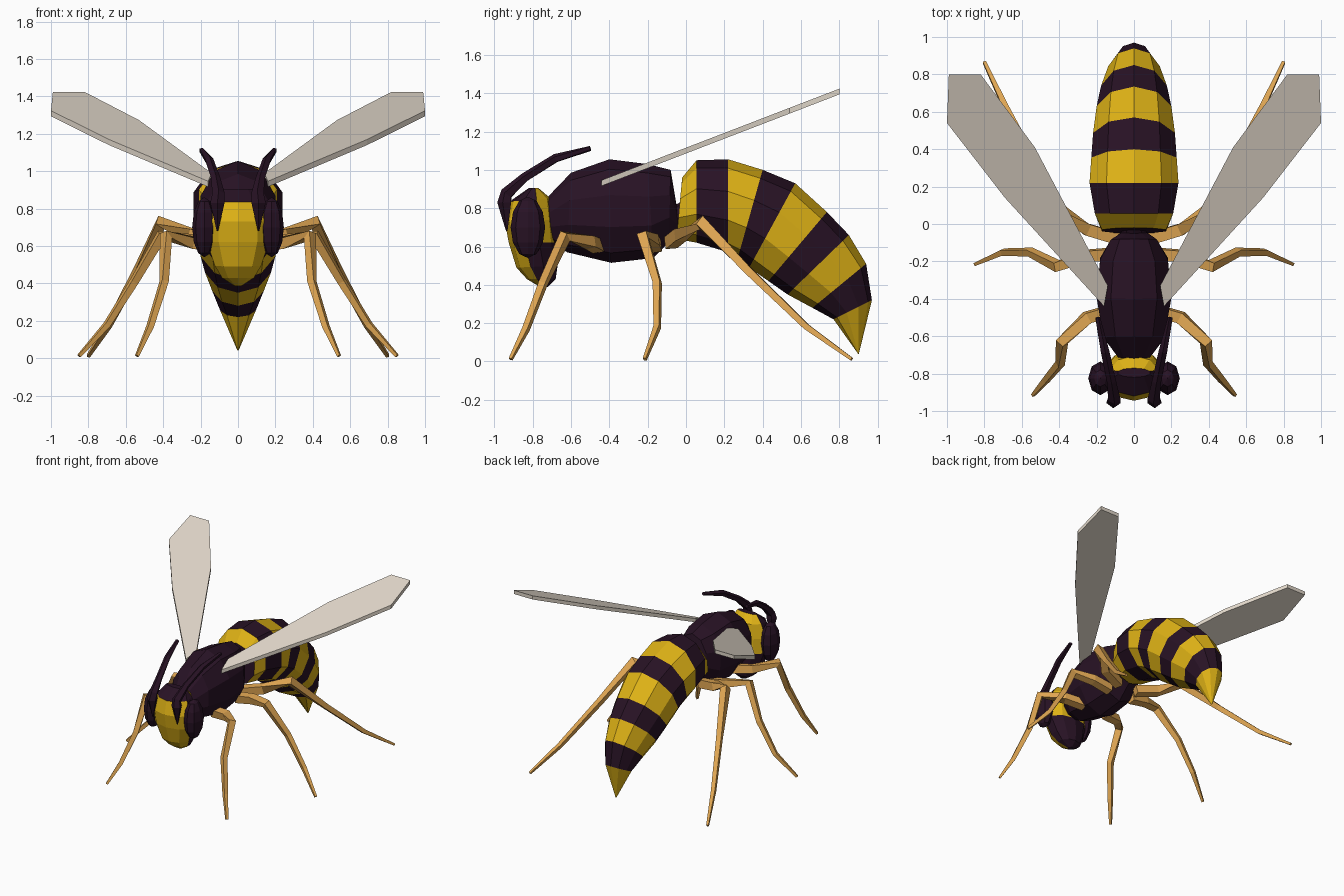
import bpy, bmesh, math
from mathutils import Vector

if "Cube" in bpy.data.objects:
    bpy.data.objects.remove(bpy.data.objects["Cube"])


def material(name, rgb):
    m = bpy.data.materials.new(name)
    m.diffuse_color = (*rgb, 1)
    m.use_nodes = True
    m.node_tree.nodes["Principled BSDF"].inputs["Base Color"].default_value = m.diffuse_color
    return m


DARK = material("dark plum", (0.021, 0.006, 0.018))
YELLOW = material("yellow", (0.74, 0.45, 0.008))
TAN = material("leg tan", (0.74, 0.38, 0.085))
PALE = material("wing pale", (0.74, 0.67, 0.58))


def finish(bm, name, mats, mirror=False):
    bmesh.ops.recalc_face_normals(bm, faces=bm.faces[:])
    me = bpy.data.meshes.new(name)
    bm.to_mesh(me)
    bm.free()
    for m in mats:
        me.materials.append(m)
    ob = bpy.data.objects.new(name, me)
    bpy.context.collection.objects.link(ob)
    if mirror:
        ob.modifiers.new("mirror", "MIRROR").use_mirror_merge = False
    return ob


def skin(bm, rings, band_mat=lambda i: 0):
    """Join vertex rings into a closed tube, one material per band."""
    n = len(rings[0])
    for i in range(len(rings) - 1):
        a, b = rings[i], rings[i + 1]
        for k in range(n):
            j = (k + 1) % n
            bm.faces.new((a[k], a[j], b[j], b[k])).material_index = band_mat(i)
    bm.faces.new(rings[0])
    bm.faces.new(rings[-1]).material_index = band_mat(len(rings) - 2)


def loft(sections, n, band_mat=lambda i: 0):
    """Sections are (y, z, y, z, half width): two opposite centreline points."""
    bm = bmesh.new()
    rings = []
    for y0, z0, y1, z1, w in sections:
        p, q = Vector((0, y0, z0)), Vector((0, y1, z1))
        c, h = (p + q) / 2, (p - q) / 2
        rings.append([bm.verts.new(c + h * math.cos(t) + Vector((w * math.sin(t), 0, 0)))
                      for t in (2 * math.pi * k / n for k in range(n))])
    skin(bm, rings, band_mat)
    return bm


def limb(name, path, radii, mat, n=4):
    """Tapered tube along a path, mirrored to the other side."""
    bm = bmesh.new()
    pts = [Vector(p) for p in path]
    rings = []
    for i, p in enumerate(pts):
        d = (pts[min(i + 1, len(pts) - 1)] - pts[max(i - 1, 0)]).normalized()
        u = d.cross(Vector((0.3, 1, 0.2))).normalized()
        v = d.cross(u)
        rings.append([bm.verts.new(p + radii[i] * (u * math.cos(t) + v * math.sin(t)))
                      for t in (2 * math.pi * (k + 0.5) / n for k in range(n))])
    skin(bm, rings)
    return finish(bm, name, [mat], True)


# Striped abdomen curling down to the sting
abdomen = [(-.02, .96, -.05, .64, .18), (.055, 1.05, .055, .62, .22),
           (.22, 1.055, .22, .57, .25), (.40, 1.0, .27, .54, .24),
           (.57, .93, .33, .49, .23), (.735, .78, .43, .42, .21),
           (.85, .66, .53, .35, .185), (.94, .51, .66, .28, .145),
           (.97, .32, .77, .22, .10), (.902, .04, .898, .04, .003)]
finish(loft(abdomen, 10, lambda i: (i + 1) % 2), "abdomen", [DARK, YELLOW])

# Thorax with narrow waist
thorax = [(-.72, .86, -.70, .62, .09), (-.60, .985, -.62, .57, .17),
          (-.40, 1.055, -.39, .515, .21), (-.20, 1.03, -.17, .54, .19),
          (-.08, 1.0, -.09, .62, .13), (-.05, .82, -.04, .66, .07),
          (0, .85, 0, .70, .06)]
finish(loft(thorax, 10), "thorax", [DARK])

# Head: yellow face in front, yellow collar behind the crown
head = [(-.82, .905, -.77, .905, .09), (-.92, .835, -.705, .85, .14),
        (-.945, .73, -.69, .74, .18), (-.925, .62, -.68, .62, .175),
        (-.885, .49, -.67, .50, .13), (-.83, .43, -.68, .43, .09),
        (-.755, .385, -.72, .39, .02)]
bm = loft(head, 10)
bmesh.ops.recalc_face_normals(bm, faces=bm.faces[:])
for f in bm.faces:
    c, nrm = f.calc_center_median(), f.normal
    face = nrm.y < -.25 and c.z < .82
    collar = nrm.y > .2 and c.z > .65
    f.material_index = int(face or collar)
finish(bm, "head", [DARK, YELLOW])

# Eyes
bm = bmesh.new()
bmesh.ops.create_uvsphere(bm, u_segments=8, v_segments=6, radius=1)
for v in bm.verts:
    v.co = Vector((.18 + v.co.x * .065, -.825 + v.co.y * .09, .70 + v.co.z * .16))
finish(bm, "eyes", [DARK], True)

# Antennae, pointed at the face and swept back
limb("antennae", [(.11, -.935, .68), (.11, -.945, .83), (.105, -.935, .875), (.12, -.84, .96),
                  (.155, -.68, 1.06), (.195, -.50, 1.112)],
     [.004, .04, .035, .026, .024, .014], DARK, 5)

# Legs: hip, thigh, knee, shin, foot
limb("front_legs", [(.10, -.46, .60), (.25, -.50, .62), (.385, -.63, .655), (.395, -.745, .41),
                    (.47, -.835, .17), (.54, -.915, .012)],
     [.045, .042, .036, .027, .022, .012], TAN)
limb("middle_legs", [(.10, -.16, .60), (.25, -.17, .63), (.41, -.225, .655), (.555, -.15, .41),
                     (.70, -.15, .18), (.85, -.215, .012)],
     [.045, .042, .036, .027, .022, .012], TAN)
limb("rear_legs", [(.08, -.08, .62), (.25, -.03, .66), (.41, .08, .725), (.54, .34, .46),
                   (.69, .63, .18), (.80, .865, .012)],
     [.045, .045, .04, .028, .022, .012], TAN)

# Wings: thin sloping plates
outline = [(.16, -.44), (.69, .14), (1.0, .54), (.99, .80), (.82, .80), (.53, .41), (.14, -.33)]
bm = bmesh.new()
rings = [[bm.verts.new((x, y, .95 + .385 * (y + .43) - d)) for x, y in outline] for d in (0, .03)]
skin(bm, rings)
finish(bm, "wings", [PALE], True)
